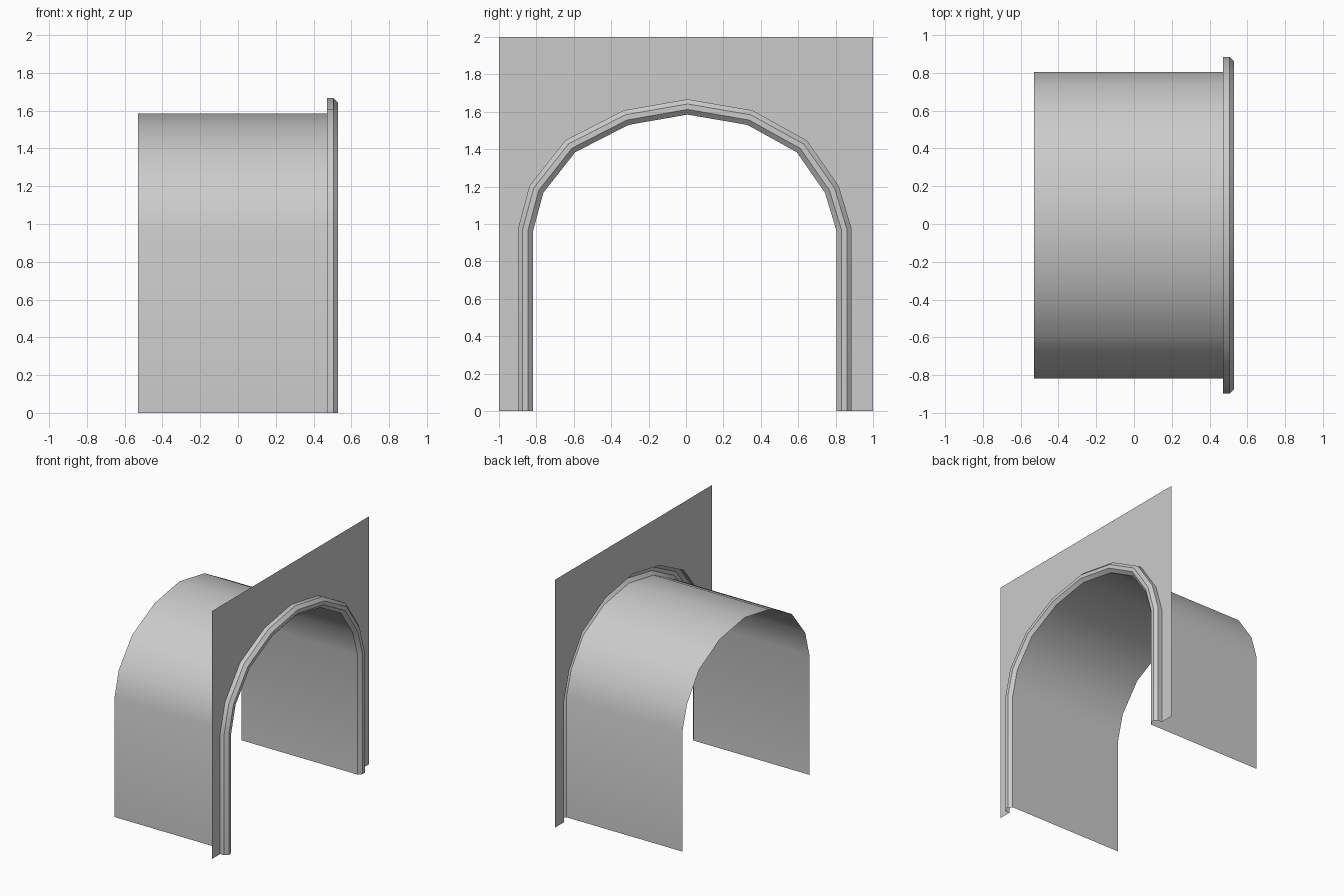
import bpy, math
from mathutils import Vector

if "Cube" in bpy.data.objects:
    bpy.data.objects.remove(bpy.data.objects["Cube"])

# Inner arch outline (y, z), running from the -y foot to the +y foot
ARCH = [Vector(p) for p in [
    (-0.817, 0), (-0.817, 0.965), (-0.763, 1.167), (-0.592, 1.384), (-0.307, 1.53),
    (0.008, 1.585), (0.328, 1.53), (0.592, 1.384), (0.743, 1.167), (0.804, 0.965), (0.804, 0)]]
X_BACK, X_WALL, X_MID, X_FRONT = -0.53, 0.47, 0.505, 0.53
TRIM_WIDTH = 0.081


def offset_arch(d):
    """Arch outline pushed outwards by d with mitred corners."""
    normals = []
    for a, b in zip(ARCH, ARCH[1:]):
        t = (b - a).normalized()
        normals.append(Vector((-t.y, t.x)))
    result = []
    for i, p in enumerate(ARCH):
        n0, n1 = normals[max(i - 1, 0)], normals[min(i, len(normals) - 1)]
        m = (n0 + n1).normalized()
        result.append(p + m * (d / m.dot(n0)))
    return result


def make_object(name, verts, faces, smooth=False):
    mesh = bpy.data.meshes.new(name)
    mesh.from_pydata(verts, [], faces)
    mesh.update()
    obj = bpy.data.objects.new(name, mesh)
    bpy.context.collection.objects.link(obj)
    if smooth:
        bpy.ops.object.select_all(action='DESELECT')
        obj.select_set(True)
        bpy.context.view_layer.objects.active = obj
        bpy.ops.object.shade_smooth_by_angle(angle=math.radians(30))
    return obj


def sweep(name, profile):
    """Sweep a profile of (x, outward offset) points along the arch."""
    verts, n = [], len(ARCH)
    for x, d in profile:
        verts += [(x, p.x, p.y) for p in offset_arch(d)]
    faces = [(r * n + i, r * n + i + 1, (r + 1) * n + i + 1, (r + 1) * n + i)
             for r in range(len(profile) - 1) for i in range(n - 1)]
    return make_object(name, verts, faces, smooth=True)


# Open-ended tunnel shell
sweep("tunnel", [(X_BACK, 0), (X_WALL, 0)])

# Chamfered arch surround, open at the back
sweep("arch_trim", [(X_WALL, 0), (X_MID, 0), (X_FRONT, 0.027),
                    (X_FRONT, 0.056), (X_MID, TRIM_WIDTH), (X_WALL, TRIM_WIDTH)])

# Thin square wall with the arch opening cut out
outline = [(p.x, p.y) for p in offset_arch(TRIM_WIDTH)] + [(1, 0), (1, 2), (-1, 2), (-1, 0)]
make_object("wall", [(X_WALL, y, z) for y, z in outline], [tuple(range(len(outline)))])
